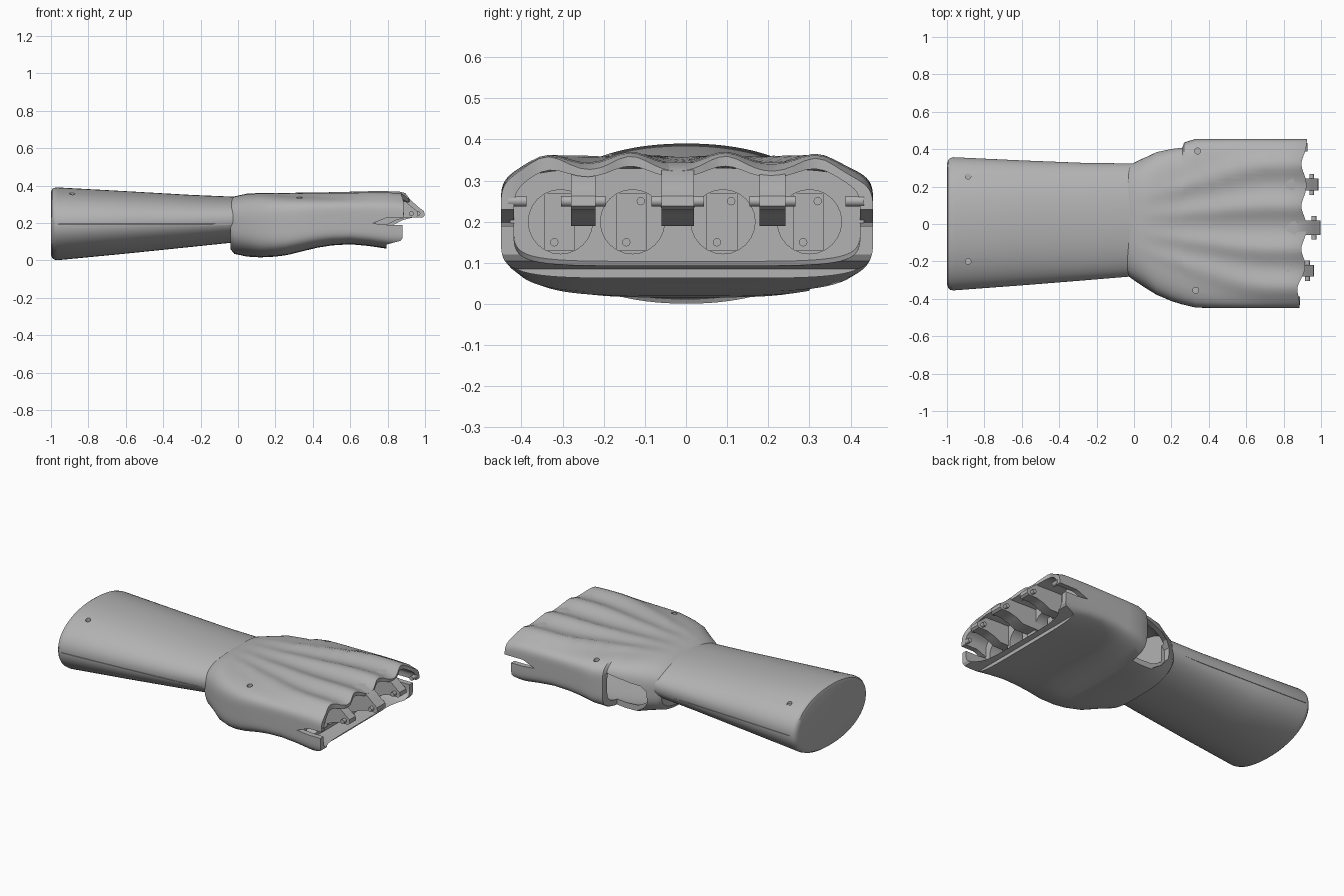
import bpy, bmesh, math

if "Cube" in bpy.data.objects:
    bpy.data.objects.remove(bpy.data.objects["Cube"])

grey = bpy.data.materials.new("plastic grey")
grey.use_nodes = True
grey.diffuse_color = (0.45, 0.45, 0.45, 1)
grey.node_tree.nodes["Principled BSDF"].inputs["Base Color"].default_value = grey.diffuse_color


def finish(name, bm):
    bmesh.ops.recalc_face_normals(bm, faces=bm.faces)
    mesh = bpy.data.meshes.new(name)
    bm.to_mesh(mesh)
    bm.free()
    mesh.materials.append(grey)
    ob = bpy.data.objects.new(name, mesh)
    bpy.context.collection.objects.link(ob)
    return ob


def loft(name, rings):
    """Skin closed rings of equal length and cap both ends."""
    bm = bmesh.new()
    rows = [[bm.verts.new(p) for p in ring] for ring in rings]
    for a, b in zip(rows, rows[1:]):
        for i in range(len(a)):
            j = (i + 1) % len(a)
            bm.faces.new((a[i], a[j], b[j], b[i]))
    bm.faces.new(rows[0])
    bm.faces.new(rows[-1])
    return finish(name, bm)


def prism(name, pts, axis, lo, hi):
    """Extrude a 2D outline along one axis."""
    def place(p, h):
        q = list(p)
        q.insert("xyz".index(axis), h)
        return q
    return loft(name, [[place(p, h) for p in pts] for h in (lo, hi)])


def box(name, x, y, z):
    return prism(name, [(x[0], y[0]), (x[1], y[0]), (x[1], y[1]), (x[0], y[1])], "z", *z)


def rod(name, centre, r, axis, lo, hi, sides=20):
    pts = [(centre[0] + r * math.cos(2 * math.pi * i / sides),
            centre[1] + r * math.sin(2 * math.pi * i / sides)) for i in range(sides)]
    return prism(name, pts, axis, lo, hi)


def cut(ob, *cutters):
    for c in cutters:
        m = ob.modifiers.new("cut", "BOOLEAN")
        m.operation, m.solver, m.object = "DIFFERENCE", "EXACT", c
        bpy.context.view_layer.objects.active = ob
        bpy.ops.object.modifier_apply(modifier=m.name)
        bpy.data.objects.remove(c)


def smooth(ob, angle=32):
    bpy.ops.object.select_all(action="DESELECT")
    ob.select_set(True)
    bpy.context.view_layer.objects.active = ob
    bpy.ops.object.shade_smooth_by_angle(angle=math.radians(angle))


KNUCKLES = (-0.34, -0.135, 0.095, 0.32)


def knuckle_bump(y, spread=1):
    return sum(math.exp(-((y - k * spread) / (0.065 * spread)) ** 2) for k in KNUCKLES)


def section(x, y0, y1, z0, z1, power, inset=0, ridge=0, spread=1, n=144):
    """Superellipse ring, with finger ridges added on its upper side."""
    ring = []
    for i in range(n):
        a = 2 * math.pi * i / n
        c, s = math.cos(a), math.sin(a)
        r = (abs(c) ** power + abs(s) ** power) ** (-1 / power)
        y = (y0 + y1) / 2 + c * r * ((y1 - y0) / 2 - inset)
        z = (z0 + z1) / 2 + s * r * ((z1 - z0) / 2 - inset)
        z += ridge * knuckle_bump(y, spread) * max(0, s * r) ** 2
        ring.append((x, y, z))
    return ring


# Forearm: a tapering oval sleeve with softened back edge
arm = loft("forearm", [section(*s, 2.15) for s in (
    (-1.0, -0.32, 0.32, 0.03, 0.365), (-0.994, -0.341, 0.341, 0.013, 0.381),
    (-0.982, -0.352, 0.353, 0.004, 0.388), (-0.965, -0.355, 0.357, 0.001, 0.39),
    (-0.6, -0.328, 0.34, 0.036, 0.37),
    (-0.25, -0.3, 0.326, 0.072, 0.35), (-0.01, -0.28, 0.324, 0.097, 0.34))])
cut(arm, *[rod("screw_hole", (-0.887, y), 0.015, "z", 0.325, 0.5) for y in (0.255, -0.2)])
cut(arm, box("seam_right", (-0.96, 0.1), (-0.5, -0.278), (0.191, 0.1935)),
    box("seam_left", (-0.96, 0.1), (0.321, 0.5), (0.191, 0.1935)))
smooth(arm)

# Hand: stations are x, right edge, left edge, bottom, top
STATIONS = [
    (-0.04, -0.27, 0.3, 0.06, 0.325), (-0.02, -0.287, 0.318, 0.035, 0.342),
    (0.05, -0.335, 0.352, 0.02, 0.357), (0.12, -0.378, 0.385, 0.016, 0.357),
    (0.2, -0.412, 0.404, 0.02, 0.353), (0.258, -0.43, 0.413, 0.028, 0.35),
    (0.268, -0.432, 0.436, 0.03, 0.35), (0.33, -0.447, 0.455, 0.045, 0.348),
    (0.42, -0.449, 0.455, 0.067, 0.345), (0.5, -0.45, 0.455, 0.08, 0.342),
    (0.6, -0.45, 0.455, 0.086, 0.34), (0.7, -0.45, 0.455, 0.077, 0.34),
    (0.8, -0.45, 0.455, 0.062, 0.34), (0.87, -0.45, 0.455, 0.06, 0.337),
    (0.97, -0.45, 0.455, 0.06, 0.305)]


def hand_ring(s, inset=0):
    t = min(1, max(0, (s[0] - 0.05) / 0.6))
    power = 3 + 2.6 * math.sqrt(t)
    return section(*s, power, inset, 0.03 * t, 0.42 + 0.58 * t)


hand = loft("hand_shell", [hand_ring(s) for s in STATIONS])
inner = [hand_ring(s, 0.032) for s in STATIONS[2:-1]]
inner.append([(1.2, y, z) for x, y, z in inner[-1]])
cavity = loft("cavity", inner)

# Scalloped upper rim: set back at each knuckle and towards the right side
rim = []
for i in range(-24, 25):
    y = i / 50
    rim.append((0.925 - 0.15 * max(0, -y - 0.2) - 0.03 * knuckle_bump(y), y))
front_trim = prism("front_trim", rim + [(1.3, 0.48), (1.3, -0.48)], "z", -0.2, 0.6)

# Side slot and set-back lower lip
mouth_trim = prism("mouth_trim", [
    (0.72, 0.198), (0.8, 0.23), (1.3, 0.23), (1.3, -0.1), (0.795, -0.1), (0.795, 0.085),
    (0.87, 0.105), (0.88, 0.12), (0.88, 0.19), (0.8, 0.19)], "y", -0.7, 0.7)

# Thumb opening: a scoop out of the left side, open below
thumb_hole = prism("thumb_hole", [
    (0.03, 0.19), (0.06, 0.225), (0.15, 0.25), (0.264, 0.275), (0.264, -0.1), (0.15, -0.1),
    (0.12, 0.04), (0.07, 0.07), (0.03, 0.12)], "y", 0.3, 0.7)
cut(hand, cavity, front_trim, mouth_trim, thumb_hole)
HAND_SCREWS = ((0.34, 0.39), (0.33, -0.355))
cut(hand, *[rod("screw_hole", p, 0.016, "z", 0.28, 0.5) for p in HAND_SCREWS])
smooth(hand)

# Screws seated in the hand shell
for p in HAND_SCREWS:
    rod("hand_screw", p, 0.0165, "z", 0.27, 0.305)

# Inner wall with a blind round socket for each finger
wall = loft("socket_wall", [section(x, -0.44, 0.445, 0.075, 0.342, 5, 0.012) for x in (0.63, 0.735)])
SOCKETS = (-0.305, -0.13, 0.09, 0.3)
cut(wall, *[rod("socket", (y, 0.2), 0.078, "x", 0.65, 0.8, 24) for y in SOCKETS])
smooth(wall)

# Mounting plates and screws inside the sockets
for y in SOCKETS:
    box("socket_plate", (0.64, 0.675), (y - 0.04, y + 0.035), (0.13, 0.27))
    for dy, z in ((0.02, 0.25), (-0.015, 0.15)):
        smooth(rod("socket_screw", (y + dy, z), 0.01, "x", 0.665, 0.69, 12))

# Hinge tabs between the fingers, each with a cross pin
TAB = [(0.69, 0.335), (0.86, 0.345), (0.92, 0.325), (0.965, 0.285), (0.995, 0.262),
       (0.998, 0.238), (0.985, 0.228), (0.93, 0.228), (0.88, 0.215), (0.83, 0.19), (0.69, 0.19)]
for y, half, shift in ((-0.25, 0.03, -0.035), (-0.02, 0.04, 0), (0.21, 0.032, -0.012)):
    smooth(prism("hinge_tab", [(x + shift * (x > 0.7), z) for x, z in TAB], "y", y - half, y + half))
    smooth(rod("hinge_pin", (0.962 + shift, 0.25), 0.013, "y",
               y - half - 0.024, y + half + 0.024, 14))

# Outer hinge pins on the side walls
for name, x, y in (("right_pin", 0.875, -0.41), ("left_pin", 0.915, 0.41)):
    smooth(rod(name, (x, 0.25), 0.013, "y", y - 0.022, y + 0.022, 14))
